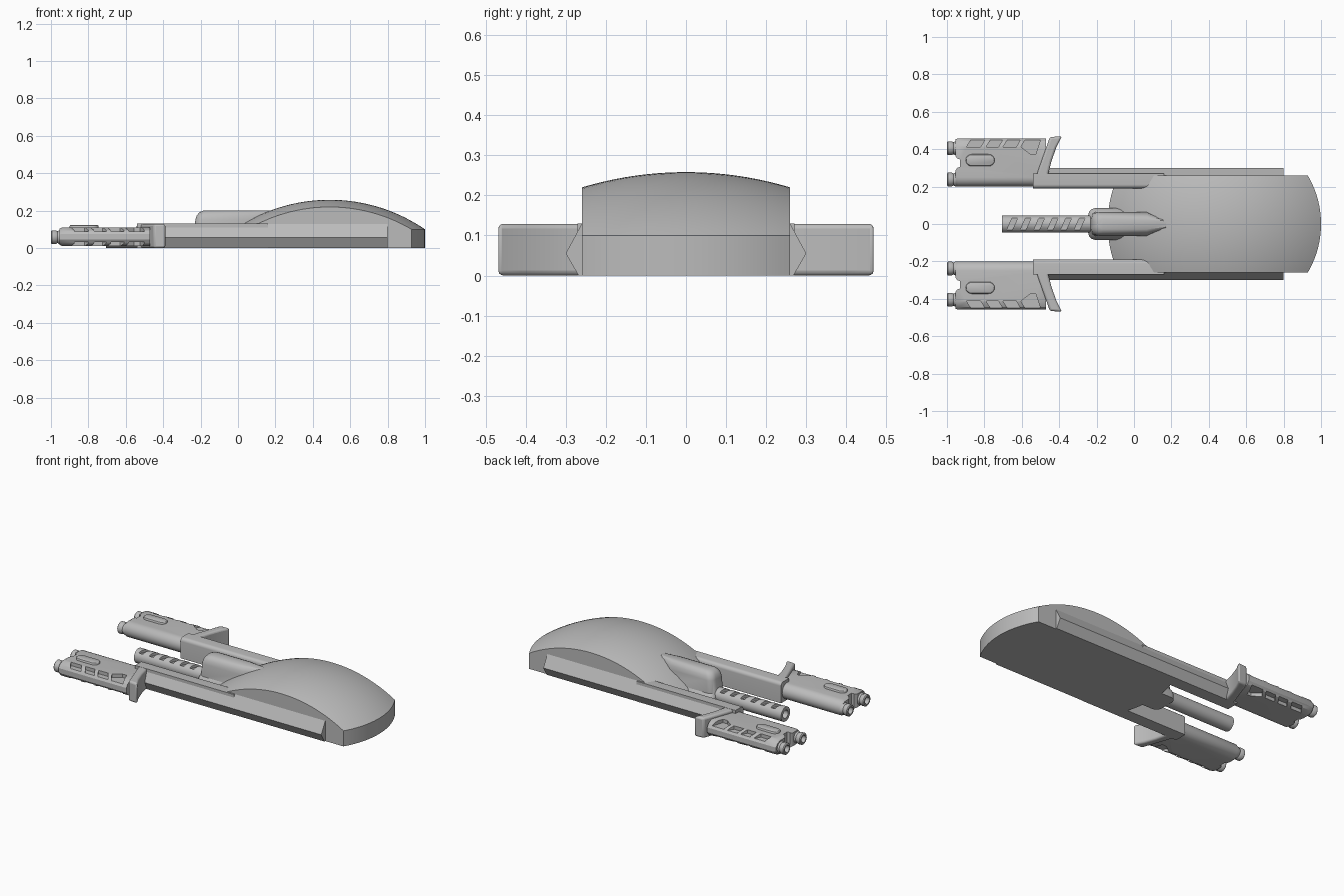
import bpy, bmesh
from math import sin, cos, pi, sqrt, asin
from mathutils import Vector

cube = bpy.data.objects.get("Cube")
if cube:
    bpy.data.objects.remove(cube, do_unlink=True)

grey = bpy.data.materials.new("hull_grey")
grey.use_nodes = True
grey.diffuse_color = (0.5, 0.5, 0.5, 1)
grey.node_tree.nodes["Principled BSDF"].inputs["Base Color"].default_value = (0.5, 0.5, 0.5, 1)


def add_loft(bm, rings):
    """Skin a list of equal closed rings and cap both ends."""
    rows = [[bm.verts.new(p) for p in ring] for ring in rings]
    n = len(rows[0])
    for a, b in zip(rows, rows[1:]):
        for i in range(n):
            j = (i + 1) % n
            bm.faces.new((a[i], a[j], b[j], b[i]))
    bm.faces.new(rows[0])
    bm.faces.new(rows[-1])


def make(name, *lofts):
    bm = bmesh.new()
    for rings in lofts:
        add_loft(bm, rings)
    bmesh.ops.recalc_face_normals(bm, faces=bm.faces)
    mesh = bpy.data.meshes.new(name)
    bm.to_mesh(mesh)
    bm.free()
    mesh.materials.append(grey)
    ob = bpy.data.objects.new(name, mesh)
    bpy.context.collection.objects.link(ob)
    return ob


def along_x(section, xs):
    return [[(x, y, z) for y, z in section] for x in xs]


def along_z(outline, zs):
    return [[(x, y, z) for x, y in outline] for z in zs]


def circle(cy, cz, r, n=20):
    return [(cy + r * cos(2 * pi * i / n), cz + r * sin(2 * pi * i / n)) for i in range(n)]


def arc(cx, cy, r, a0, a1, n=6):
    return [(cx + r * cos(a0 + (a1 - a0) * i / n), cy + r * sin(a0 + (a1 - a0) * i / n))
            for i in range(n + 1)]


def bevel(ob, width, segments=3):
    m = ob.modifiers.new("bevel", "BEVEL")
    m.width, m.segments, m.limit_method, m.angle_limit = width, segments, "ANGLE", 0.8


def carve(ob, cutter):
    """Cut the cutter out of the part, then drop the cutter."""
    m = ob.modifiers.new("cut", "BOOLEAN")
    m.operation, m.solver, m.object = "DIFFERENCE", "EXACT", cutter
    deps = bpy.context.evaluated_depsgraph_get()
    ob_mesh = bpy.data.meshes.new_from_object(ob.evaluated_get(deps))
    ob.modifiers.clear()
    ob.data = ob_mesh
    bpy.data.objects.remove(cutter, do_unlink=True)


def finish(ob, mirror=False, angle=0.6):
    bpy.ops.object.select_all(action="DESELECT")
    ob.select_set(True)
    bpy.context.view_layer.objects.active = ob
    bpy.ops.object.shade_smooth_by_angle(angle=angle)
    if mirror:
        m = ob.modifiers.new("mirror", "MIRROR")
        m.use_axis = (False, True, False)


# Domed main hull: a ball cap trimmed by flat sides and a round rear wall
BALL, CX, SINK, REAR, HALF = 0.9, 0.49, 0.642, 0.51, 0.26
slices = []
for k in range(25):
    y = -HALF + 2 * HALF * k / 24
    r = sqrt(BALL ** 2 - y ** 2)
    a0 = -asin(sqrt(r * r - SINK ** 2) / r)
    a1 = asin(sqrt(REAR ** 2 - y ** 2) / r)
    top = [a0 + (a1 - a0) * i / 40 for i in range(41)]
    ring = [(CX + r * sin(a), y, r * cos(a) - SINK) for a in top]
    ring.append((ring[-1][0], y, 0))
    slices.append(ring)
finish(make("main_hull", slices))

# Side arms, rounded along the inner top edge
arm_section = [(0.27, 0), (0.27, 0.13)] + arc(0.212, 0.108, 0.022, pi / 2, pi) + [(0.19, 0)]
finish(make("side_arm", along_x(arm_section, (-0.54, 0.16))), True)

# Ridged outer rails along the arms and hull
rail = [(0.24, 0), (0.268, 0), (0.3, 0.055), (0.26, 0.129), (0.24, 0.129)]
finish(make("side_rail", along_x(rail, (-0.47, 0.8))), True, 0.3)

# Swept collars that join the arms to the pods
sweep = [(-0.545, 0.195), (-0.45, 0.465), (-0.385, 0.469), (-0.415, 0.41),
         (-0.44, 0.34), (-0.462, 0.255), (-0.462, 0.195)]
collar = make("pod_collar", along_z(sweep, (0, 0.129)))
bevel(collar, 0.012)
finish(collar, True)

# Weapon pods: round inner side, chamfered outer side
pod_section = (arc(0.25, 0.06, 0.05, pi / 2, 3 * pi / 2, 12)
               + [(0.415, 0.01), (0.445, 0.025), (0.458, 0.045),
                  (0.458, 0.075), (0.445, 0.095), (0.415, 0.11)])
nose = [(y + (0.32 - y) * 0.04, 0.06 + (z - 0.06) * 0.85) for y, z in pod_section]
pod = make("weapon_pod", along_x(nose, (-0.955,)) + along_x(pod_section, (-0.94, -0.47)))

# Slanted vents above and below, plus the notch in the pod nose
cuts = []
for x0, x1 in ((-0.895, -0.81), (-0.79, -0.715), (-0.7, -0.62), (-0.605, -0.5)):
    vent = [(x0, 0.412), (x0 + 0.022, 0.449), (x1 + 0.012, 0.449), (x1 - 0.01, 0.412)]
    if x0 > -0.61:
        vent = [(x0, 0.412), (x0 + 0.022, 0.449), (x1, 0.449), (-0.525, 0.375), (-0.555, 0.375)]
    cuts += [along_z(vent, (0.088, 0.15)), along_z(vent, (-0.03, 0.032))]
notch = [(-1.05, 0.275), (-0.955, 0.285), (-0.945, 0.3), (-0.93, 0.305),
         (-0.93, 0.345), (-0.945, 0.35), (-0.955, 0.365), (-1.05, 0.375)]
cuts.append(along_z(notch, (-0.05, 0.2)))
carve(pod, make("pod_cutter", *cuts))
finish(pod, True, 0.5)

# Twin muzzles with open bores
for name, y, r in (("inner_muzzle", 0.238, 0.037), ("outer_muzzle", 0.405, 0.037)):
    rings = [[(x, cy, cz) for cy, cz in circle(y, 0.058, q)]
             for x, q in ((-0.9, r), (-0.955, r), (-0.965, r * 0.85), (-0.975, r),
                          (-0.995, r), (-1.0, r * 0.85), (-1.0, r * 0.6), (-0.96, r * 0.6))]
    finish(make(name, rings), True)

# Oval blisters on the pods
pill = arc(-0.777, 0.341, 0.032, -pi / 2, pi / 2, 8) + arc(-0.868, 0.341, 0.032, pi / 2, 3 * pi / 2, 8)
mid = Vector((-0.8225, 0.341))
levels = ((0.1, 1), (0.116, 1), (0.121, 0.9), (0.123, 0.75))
blister = [[(mid.x + (x - mid.x) * (0.8 + 0.2 * s), mid.y + (y - mid.y) * s, z) for x, y in pill]
           for z, s in levels]
finish(make("pod_blister", blister), True)

# Centre gun housing, wide at the foot and rounded on top
housing = []
for z, w, x in ((0, 0.085, -0.245), (0.035, 0.085, -0.245), (0.055, 0.078, -0.242),
                (0.07, 0.065, -0.235), (0.15, 0.063, -0.228), (0.175, 0.057, -0.22),
                (0.192, 0.045, -0.205), (0.2, 0.028, -0.185)):
    q = min(w * 0.8, 0.04)
    plan = ([(0.2, -0.012), (0.2, 0.012), (0.07, w)]
            + arc(x + q, w - q, q, pi / 2, pi) + arc(x + q, q - w, q, pi, 3 * pi / 2)
            + [(0.07, -w)])
    housing.append([(px, py, z) for px, py in plan])
finish(make("gun_housing", housing))

# Centre gun barrel with slanted cooling slots and a bore
barrel = make("centre_barrel", along_x(circle(0, 0.047, 0.046, 24), (-0.705, -0.15)))
slots = [along_x(circle(0, 0.047, 0.026), (-0.75, -0.66))]
for i in range(6):
    x = -0.68 + i * 0.072
    slot = [(x, -0.032), (x + 0.03, -0.032), (x + 0.058, 0.032), (x + 0.028, 0.032)]
    slots.append(along_z(slot, (0.075, 0.15)))
carve(barrel, make("barrel_cutter", *slots))
finish(barrel, False, 0.5)
